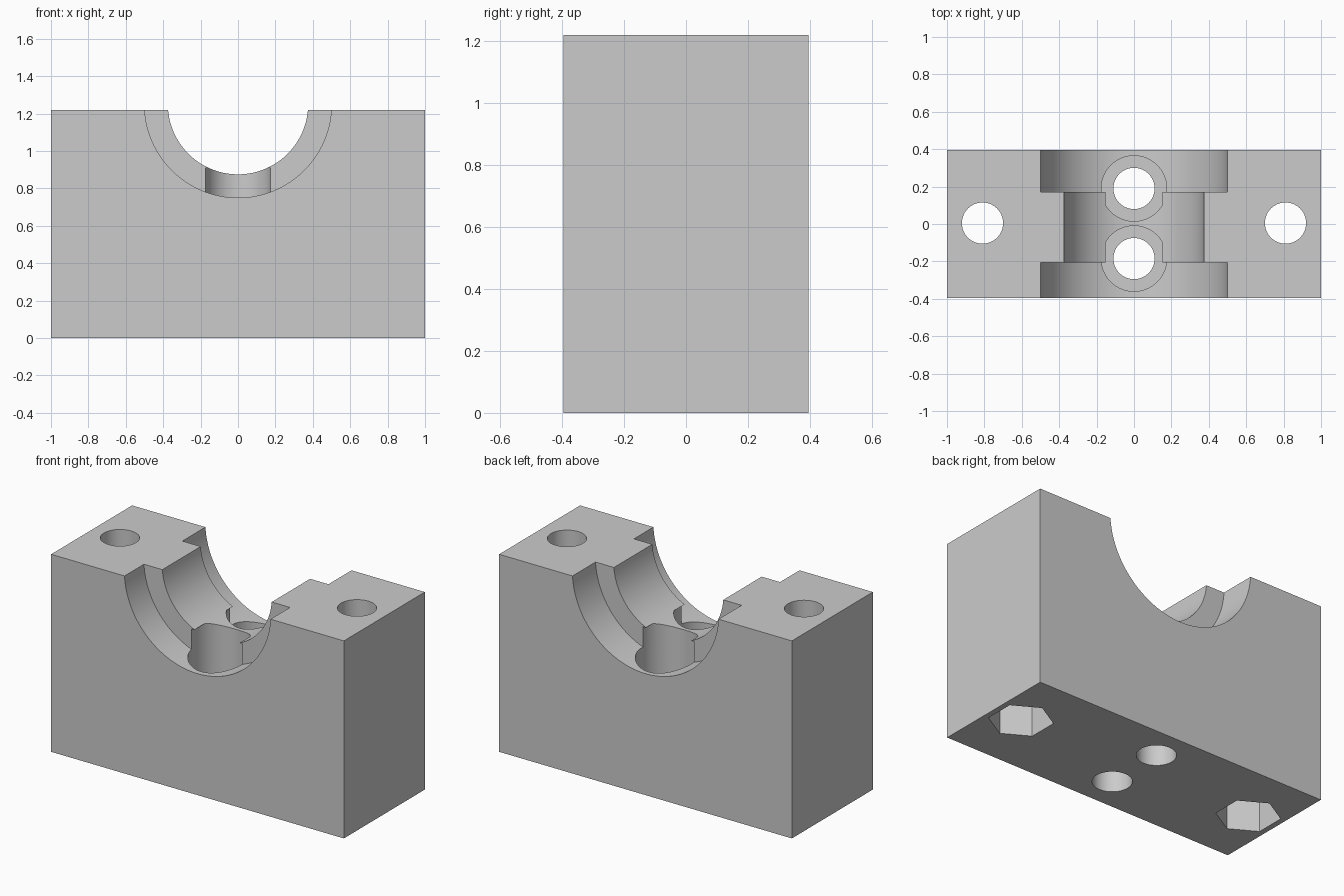
import bpy
import math

if "Cube" in bpy.data.objects:
    bpy.data.objects.remove(bpy.data.objects["Cube"], do_unlink=True)

WIDTH, DEPTH, HEIGHT = 2.0, 0.79, 1.22
BORE_Z = 1.25

grey = bpy.data.materials.new("plain_grey")
grey.use_nodes = True
colour = (0.6, 0.6, 0.6, 1)
grey.diffuse_color = colour
grey.node_tree.nodes["Principled BSDF"].inputs["Base Color"].default_value = colour

# Solid block
bpy.ops.mesh.primitive_cube_add(size=1, location=(0, 0, HEIGHT / 2))
block = bpy.context.object
block.name = "clamp_block"
block.scale = (WIDTH, DEPTH, HEIGHT)
bpy.ops.object.transform_apply(location=True, rotation=False, scale=True)
block.data.materials.append(grey)


def cut(name, radius, start, end, x=0, y=0, sides=96, along_y=False):
    """Remove a prism running from start to end along z, or along y at bore height."""
    middle = (start + end) / 2
    place = (x, middle, BORE_Z) if along_y else (x, y, middle)
    turn = (math.pi / 2, 0, 0) if along_y else (0, 0, 0)
    bpy.ops.mesh.primitive_cylinder_add(vertices=sides, radius=radius,
                                        depth=end - start, location=place, rotation=turn)
    cutter = bpy.context.object
    cutter.name = name
    cutter.hide_render = True
    cutter.data.materials.append(grey)
    bpy.context.view_layer.objects.active = block
    mod = block.modifiers.new(name, "BOOLEAN")
    mod.operation = "DIFFERENCE"
    mod.solver = "EXACT"
    mod.object = cutter
    bpy.ops.object.modifier_apply(modifier=name)
    bpy.data.objects.remove(cutter, do_unlink=True)


# Half-round cradle with a wider seat at each end
cut("cradle", 0.375, -0.6, 0.6, sides=128, along_y=True)
cut("front_seat", 0.5, -0.6, -0.205, sides=128, along_y=True)
cut("back_seat", 0.5, 0.17, 0.6, sides=128, along_y=True)

# Middle screw holes with head pockets
for y in (-0.185, 0.19):
    cut("head_pocket", 0.175, 0.5, 0.908, y=y)
    cut("middle_hole", 0.11, -0.1, 0.7, y=y, sides=64)

# Outer through holes with six-sided nut traps underneath
for x in (-0.81, 0.81):
    cut("outer_hole", 0.11, -0.1, 1.4, x=x, y=0.005, sides=64)
    cut("nut_trap", 0.18, -0.1, 0.3, x=x, y=0.005, sides=6)

# Smooth the round walls, keep the edges crisp
bpy.ops.object.select_all(action="DESELECT")
block.select_set(True)
bpy.context.view_layer.objects.active = block
bpy.ops.object.shade_smooth_by_angle(angle=math.radians(25))
